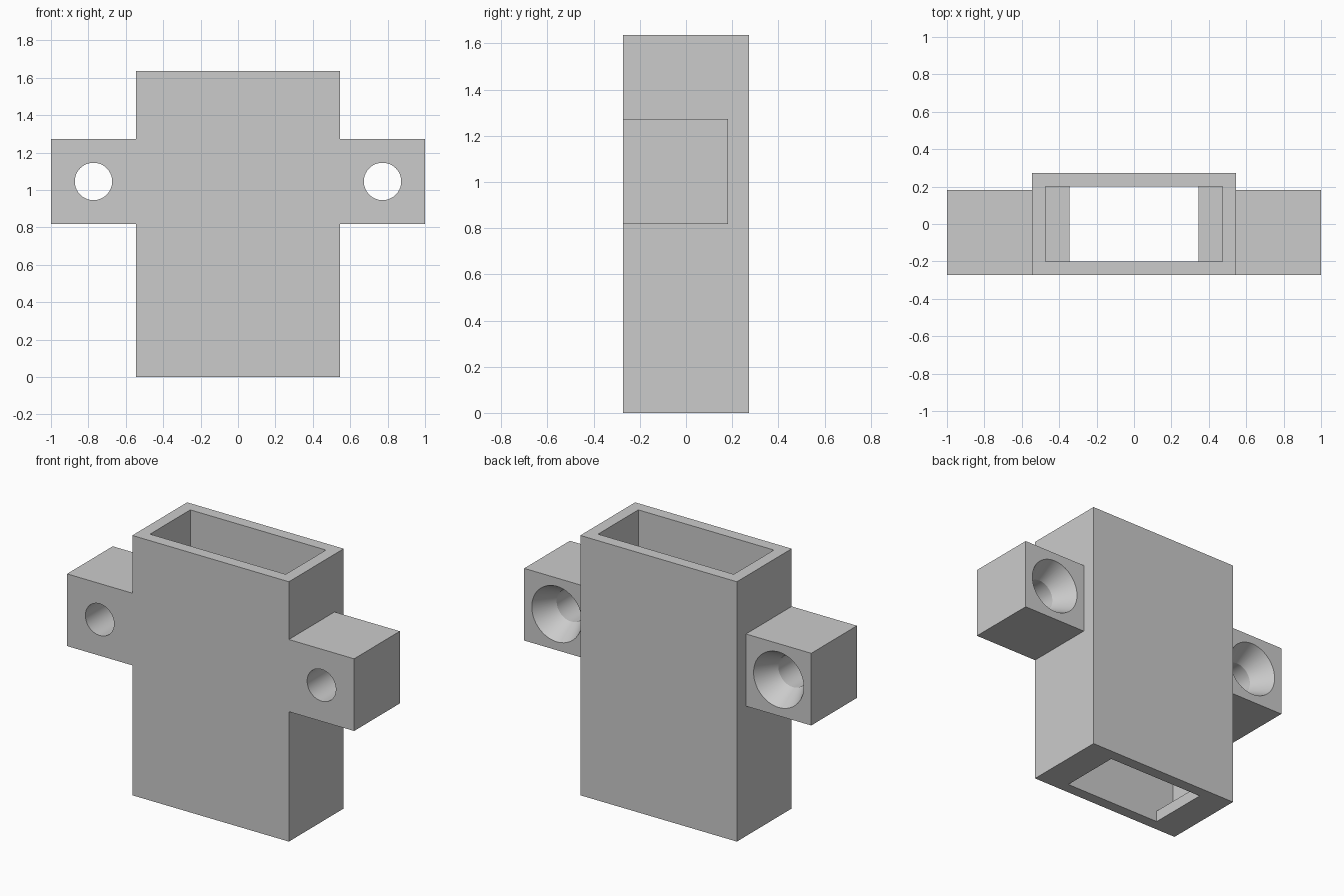
import bpy, bmesh
from mathutils import Matrix, Vector

cube = bpy.data.objects.get("Cube")
if cube:
    bpy.data.objects.remove(cube, do_unlink=True)

grey = bpy.data.materials.new("plain grey")
grey.use_nodes = True
colour = (0.6, 0.6, 0.6, 1)
grey.diffuse_color = colour
grey.node_tree.nodes["Principled BSDF"].inputs["Base Color"].default_value = colour

U = 1 / 11           # design unit: the whole part is 22 units wide
WALL = 0.8 * U


def make_object(name, bm):
    mesh = bpy.data.meshes.new(name)
    bmesh.ops.recalc_face_normals(bm, faces=bm.faces)
    bm.to_mesh(mesh)
    bm.free()
    mesh.materials.append(grey)
    obj = bpy.data.objects.new(name, mesh)
    bpy.context.collection.objects.link(obj)
    return obj


def box(name, low, high):
    low, high = Vector(low), Vector(high)
    bm = bmesh.new()
    bmesh.ops.create_cube(bm, size=1, matrix=Matrix.Translation((low + high) / 2)
                          @ Matrix.Diagonal((*(high - low), 1)))
    return make_object(name, bm)


def lathe_y(name, x, z, profile, sides=64):
    """Closed round solid along y from (y, radius) pairs."""
    bm = bmesh.new()
    rings = []
    for y, r in profile:
        ring = bmesh.ops.create_circle(
            bm, segments=sides, radius=r,
            matrix=Matrix.Translation((x, y, z)) @ Matrix.Rotation(1.5707963, 4, "X"))
        rings.append(ring["verts"])
    for a, b in zip(rings, rings[1:]):
        for i in range(sides):
            j = (i + 1) % sides
            bm.faces.new((a[i], a[j], b[j], b[i]))
    bm.faces.new(rings[0])
    bm.faces.new(rings[-1])
    return make_object(name, bm)


def combine(target, tool, operation):
    mod = target.modifiers.new(tool.name, "BOOLEAN")
    mod.operation, mod.solver, mod.object = operation, "EXACT", tool
    bpy.context.view_layer.objects.active = target
    bpy.ops.object.modifier_apply(modifier=mod.name)
    bpy.data.objects.remove(tool, do_unlink=True)


# Main sleeve
W, D, H = 6 * U, 3 * U, 18 * U
housing = box("mounting_housing", (-W, -D, 0), (W, D, H))

# Mounting ears, flush with the front
for side in (-1, 1):
    xs = sorted((side * (W - WALL / 2), side))
    ear = box("ear", (xs[0], -D, 9 * U), (xs[1], 2 * U, 14 * U))
    combine(housing, ear, "UNION")

# Pocket open at the top, narrower slot through the floor
pocket = box("pocket", (-W + WALL, -D + WALL, WALL), (W - WALL, D - WALL, H + U))
combine(housing, pocket, "DIFFERENCE")
slot = box("slot", (-3.8 * U, -D + WALL, -U), (3.8 * U, D - WALL, 2 * U))
combine(housing, slot, "DIFFERENCE")

# Screw holes, countersunk from the back
back, sink, hole_r, rim_r = 2 * U, 1.55 * U, 1.1 * U, 1.92 * U
slope = (rim_r - hole_r) / sink
for side in (-1, 1):
    screw = lathe_y("screw_hole", side * 8.5 * U, 11.5 * U,
                    [(-D - U, hole_r), (back - sink, hole_r),
                     (back + U, rim_r + slope * U)])
    combine(housing, screw, "DIFFERENCE")

# Smooth bores, crisp edges
bpy.ops.object.select_all(action="DESELECT")
housing.select_set(True)
bpy.context.view_layer.objects.active = housing
bpy.ops.object.shade_smooth_by_angle(angle=0.4)
